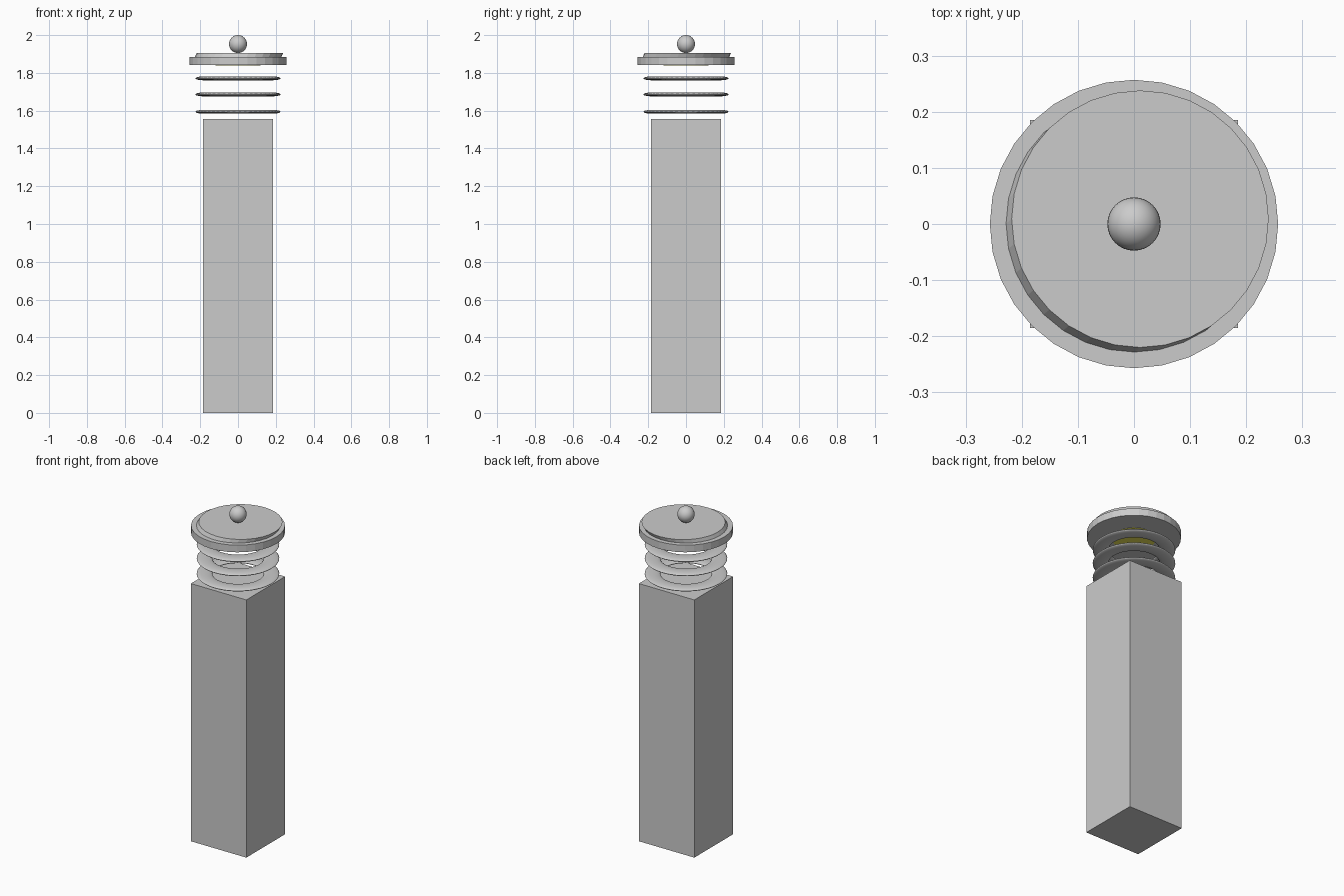
import bpy

if "Cube" in bpy.data.objects:
    bpy.data.objects.remove(bpy.data.objects["Cube"])


def cylinder(name, r, z0, z1, sides=32):
    bpy.ops.mesh.primitive_cylinder_add(vertices=sides, radius=r, depth=z1 - z0,
                                        location=(0, 0, (z0 + z1) / 2))
    bpy.context.object.name = name
    return bpy.context.object


# square post
bpy.ops.mesh.primitive_cube_add(size=1, location=(0, 0, 0.7775))
post = bpy.context.object
post.name = "post"
post.scale = (0.37, 0.37, 1.555)

# three floating flattened louvre rings
for i, z in enumerate((1.594, 1.686, 1.771)):
    bpy.ops.mesh.primitive_torus_add(major_radius=0.183, minor_radius=0.043,
                                     major_segments=48, minor_segments=12,
                                     location=(0, 0, z))
    ring = bpy.context.object
    ring.name = f"louvre_ring_{i + 1}"
    ring.scale.z = 0.24
    bpy.ops.object.shade_smooth()

# cap rim
cylinder("cap_rim", 0.257, 1.842, 1.885)

# cap top plate, its upper face shifted slightly sideways
plate = cylinder("cap_plate", 0.229, 1.883, 1.906)
for v in plate.data.vertices:
    if v.co.z > 0:
        v.co.x += 0.011
        v.co.y += 0.009

# ball finial
bpy.ops.mesh.primitive_uv_sphere_add(segments=32, ring_count=16, radius=0.0475,
                                     location=(0, 0, 1.9525))
bpy.context.object.name = "finial_ball"
bpy.ops.object.shade_smooth()

# yellow lamp disc under the cap
lamp = cylinder("lamp_disc", 0.12, 1.839, 1.86)
yellow = bpy.data.materials.new("lamp_yellow")
yellow.diffuse_color = (0.85, 0.8, 0.1, 1)
yellow.use_nodes = True
yellow.node_tree.nodes["Principled BSDF"].inputs["Base Color"].default_value = yellow.diffuse_color
lamp.data.materials.append(yellow)
